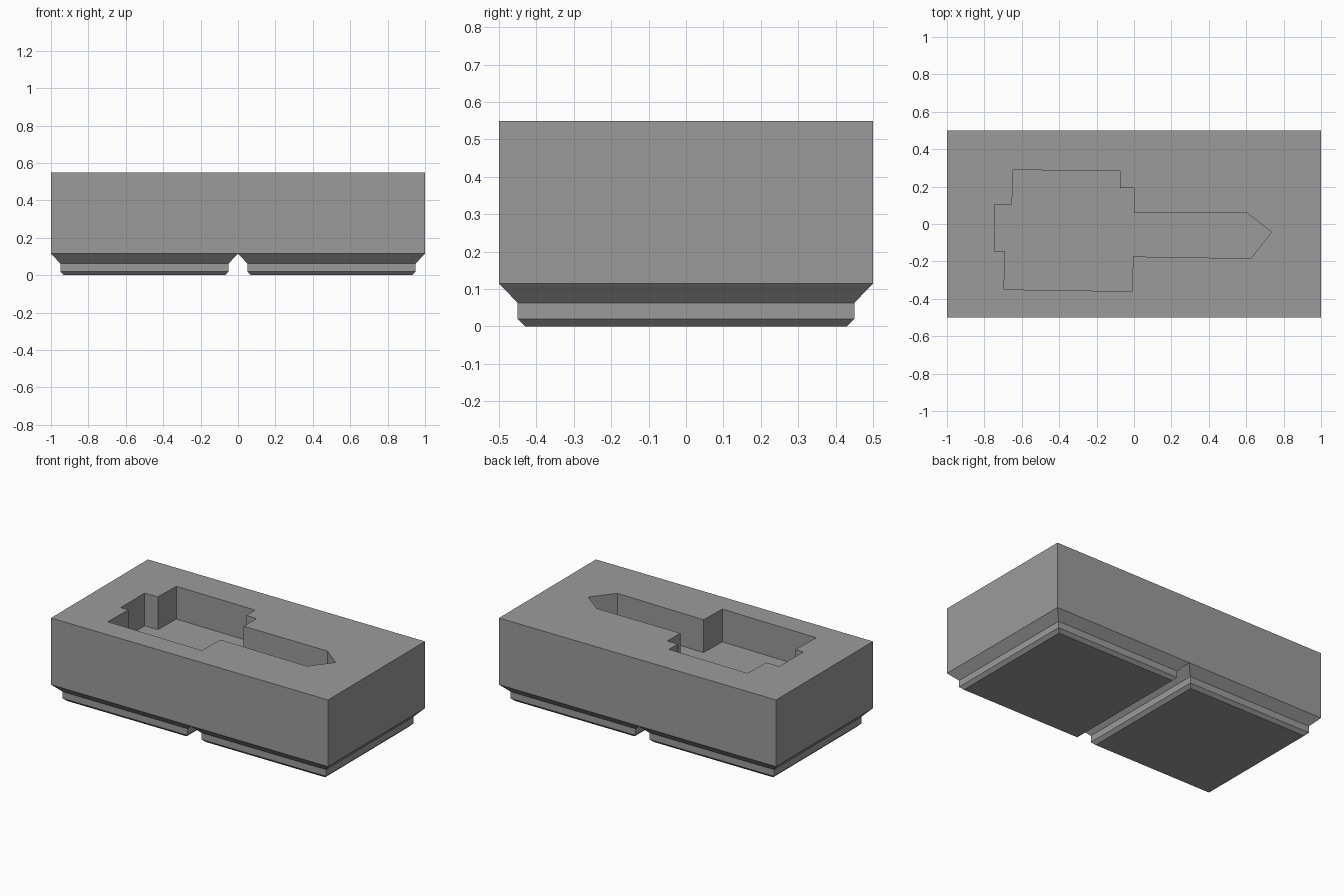
import bpy, bmesh

if "Cube" in bpy.data.objects:
    bpy.data.objects.remove(bpy.data.objects["Cube"])

TOP, FLOOR, BASE = 0.55, 0.336, 0.115

grey = bpy.data.materials.new("plain grey")
grey.diffuse_color = (0.33, 0.33, 0.33, 1)
grey.use_nodes = True
grey.node_tree.nodes["Principled BSDF"].inputs["Base Color"].default_value = grey.diffuse_color


def ring(bm, points, z):
    return [bm.verts.new((x, y, z)) for x, y in points]


def walls(bm, low, high):
    """Quads between two counter-clockwise loops, facing outward when low is below high."""
    n = len(low)
    for i in range(n):
        j = (i + 1) % n
        bm.faces.new((low[i], low[j], high[j], high[i]))


def square(half):
    return [(-half, -half), (half, -half), (half, half), (-half, half)]


def finish(bm, name, location=(0, 0, 0)):
    mesh = bpy.data.meshes.new(name)
    bm.normal_update()
    bm.to_mesh(mesh)
    bm.free()
    mesh.materials.append(grey)
    obj = bpy.data.objects.new(name, mesh)
    obj.location = location
    bpy.context.collection.objects.link(obj)
    return obj


# Block with a tool-shaped pocket; its underside is closed by the feet
outline = [(-1, -0.5), (1, -0.5), (1, 0.5), (-1, 0.5)]
pocket = [(-0.695, -0.35), (-0.01, -0.36), (-0.005, -0.174), (0.625, -0.184),
          (0.735, -0.043), (0.604, 0.059), (0, 0.059), (0, 0.192),
          (-0.075, 0.192), (-0.075, 0.283), (-0.647, 0.289), (-0.652, 0.104),
          (-0.746, 0.104), (-0.746, -0.144), (-0.69, -0.144)]
bm = bmesh.new()
outer_low, outer_top = ring(bm, outline, BASE), ring(bm, outline, TOP)
walls(bm, outer_low, outer_top)
rim, floor = ring(bm, pocket, TOP), ring(bm, pocket, FLOOR)
walls(bm, rim, floor)
bm.faces.new(floor)

# Top surface around the pocket opening
edges = [bm.edges.get((loop[i - 1], loop[i]))
         for loop in (outer_top, rim) for i in range(len(loop))]
filled = bmesh.ops.triangle_fill(bm, edges=edges, use_beauty=True, normal=(0, 0, 1))
for item in filled["geom"]:
    if isinstance(item, bmesh.types.BMFace):
        item.normal_update()
        if item.normal.z < 0:
            item.normal_flip()
finish(bm, "pocket_block")

# Two stepped feet with chamfered rims
foot_profile = [(0.43, 0), (0.45, 0.02), (0.45, 0.063), (0.5, BASE)]
for name, x in (("left_foot", -0.5), ("right_foot", 0.5)):
    bm = bmesh.new()
    loops = [ring(bm, square(half), z) for half, z in foot_profile]
    for low, high in zip(loops, loops[1:]):
        walls(bm, low, high)
    bm.faces.new(loops[0][::-1])
    finish(bm, name, (x, 0, 0))
